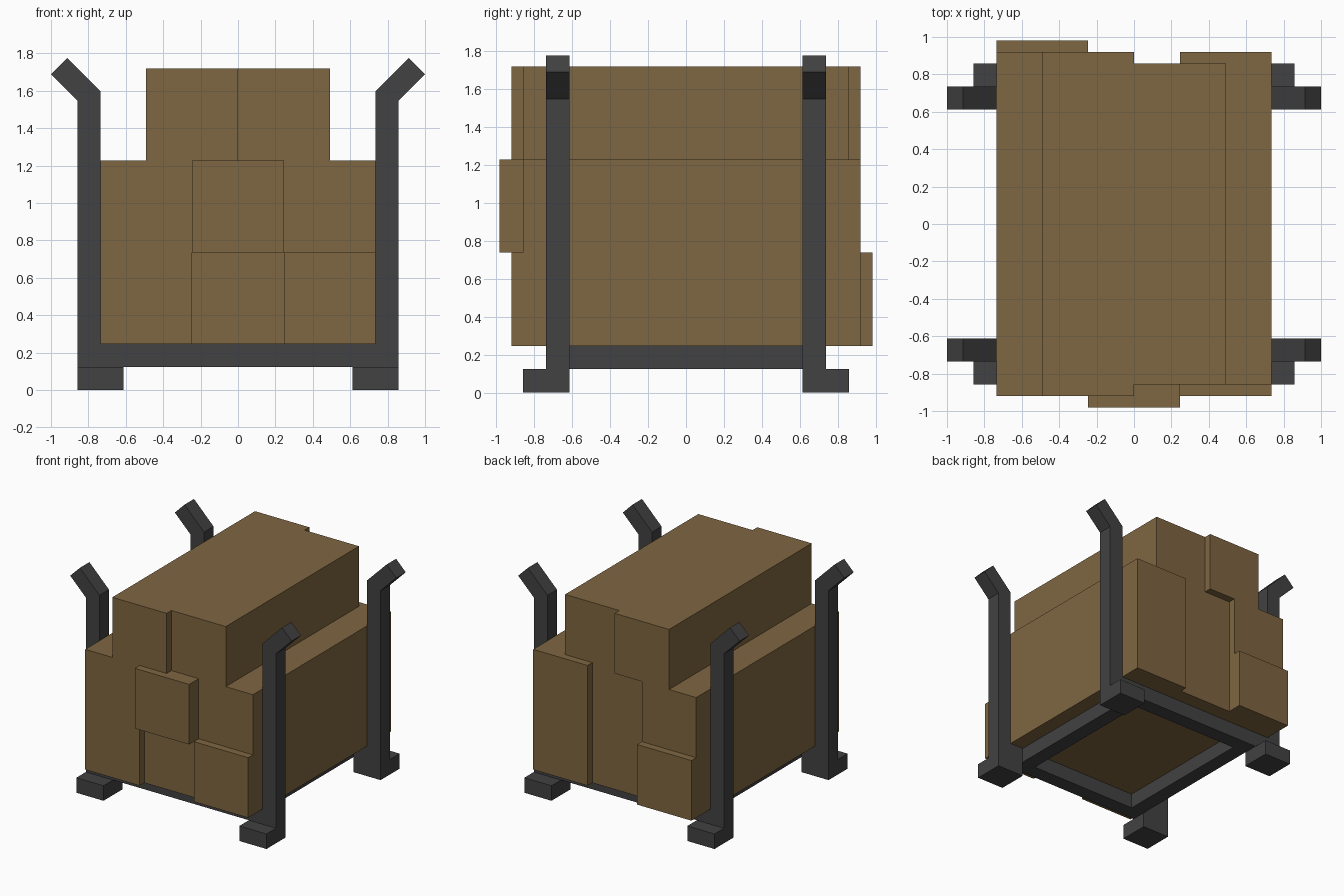
import bpy, bmesh

if "Cube" in bpy.data.objects:
    bpy.data.objects.remove(bpy.data.objects["Cube"])

U = 0.1227  # base module


def material(name, color):
    m = bpy.data.materials.new(name)
    m.diffuse_color = (*color, 1)
    m.use_nodes = True
    m.node_tree.nodes["Principled BSDF"].inputs["Base Color"].default_value = m.diffuse_color
    return m


BROWN = material("brown_bale", (0.212, 0.133, 0.053))
GREY = material("dark_grey_metal", (0.054, 0.054, 0.054))


def prism(name, profile, y0, y1, mat):
    """Extrude an (x, z) outline from y0 to y1."""
    bm = bmesh.new()
    face = bm.faces.new([bm.verts.new((x, y0, z)) for x, z in profile])
    new = bmesh.ops.extrude_face_region(bm, geom=[face])["geom"]
    bmesh.ops.translate(bm, vec=(0, y1 - y0, 0),
                        verts=[v for v in new if isinstance(v, bmesh.types.BMVert)])
    bmesh.ops.recalc_face_normals(bm, faces=bm.faces)
    mesh = bpy.data.meshes.new(name)
    bm.to_mesh(mesh)
    bm.free()
    mesh.materials.append(mat)
    obj = bpy.data.objects.new(name, mesh)
    bpy.context.collection.objects.link(obj)
    return obj


def rect(x0, x1, z0, z1):
    return [(x0 * U, z0 * U), (x1 * U, z0 * U), (x1 * U, z1 * U), (x0 * U, z1 * U)]


def units(points):
    return [(x * U, z * U) for x, z in points]


# Stacked cargo: stepped body, three bales wide below and two on top
half = [(6, 2), (6, 10), (4, 10), (4, 14)]
body = half + [(-x, z) for x, z in reversed(half)]
prism("cargo_stack", units(body), -7 * U, 7 * U, BROWN)

# Bale ends that stick out of the stack by differing amounts
left_ends = units([(-6, 2), (-2, 2), (-2, 10), (0, 10), (0, 14),
                   (-4, 14), (-4, 10), (-6, 10)])
prism("left_bales_front", left_ends, -7.5 * U, -7 * U, BROWN)
prism("left_bales_back", left_ends, 7 * U, 7.5 * U, BROWN)
prism("lower_left_bale_back", rect(-6, -2, 2, 6), 7.5 * U, 8 * U, BROWN)
prism("right_bales_back", rect(2, 6, 2, 10), 7 * U, 7.5 * U, BROWN)
prism("lower_right_bale_front", rect(2, 6, 2, 6), -7.5 * U, -7 * U, BROWN)
prism("middle_bale_front", rect(-2, 2, 6, 10), -8 * U, -7 * U, BROWN)

# Cradle frames: crossbar, posts and flared tips in one outline
side = [(7 * U, U), (7 * U, 1.547), (1.0, 1.688), (0.913, 1.775),
        (6 * U, 1.598), (6 * U, 2 * U)]
cradle = side + [(-x, z) for x, z in reversed(side)]

for s, end in ((-1, "front"), (1, "back")):
    prism(end + "_cradle", cradle, s * 5 * U, s * 6 * U, GREY)
    for t, hand in ((-1, "left"), (1, "right")):
        prism(f"{end}_{hand}_foot", rect(t * 5, t * 7, 0, 1), s * 5 * U, s * 7 * U, GREY)

# Rails joining the two cradles under the cargo
for t, hand in ((-1, "left"), (1, "right")):
    prism(hand + "_rail", rect(t * 4, t * 5, 1, 2), -5 * U, 5 * U, GREY)
